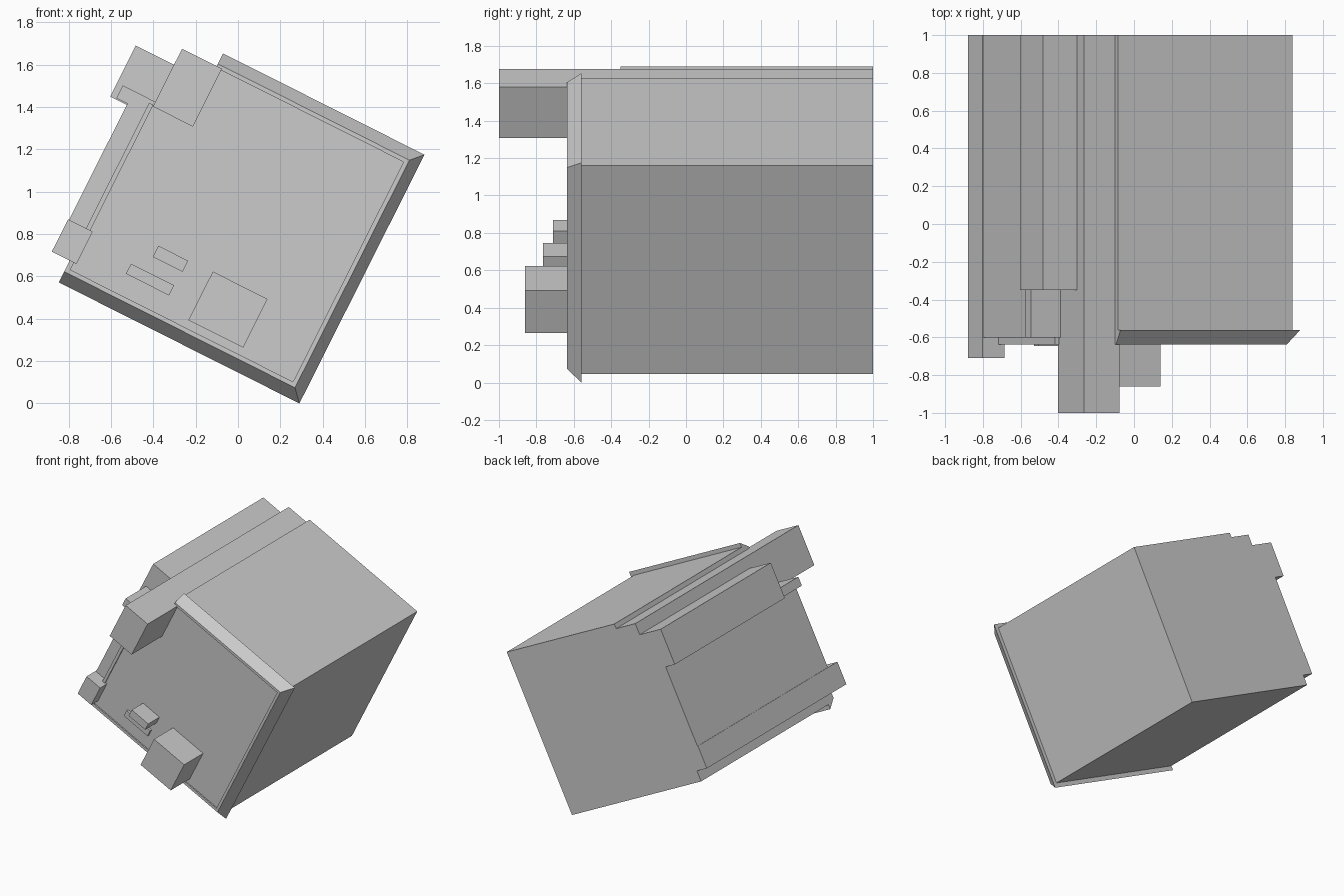
import bpy, bmesh, math
from mathutils import Vector

if "Cube" in bpy.data.objects:
    bpy.data.objects.remove(bpy.data.objects["Cube"])

# Tilted frame: u runs along the bottom edge, v runs up the side, y is depth
ANGLE = math.radians(26.7)
C, S = math.cos(ANGLE), math.sin(ANGLE)


def place(u, v, y):
    return Vector((0.29 + C * u + S * v, y, -S * u + C * v))


def loft(name, rings):
    """Solid through matching (outline, y) rings, ordered front to back."""
    bm = bmesh.new()
    loops = [[bm.verts.new(place(u, v, y)) for u, v in outline] for outline, y in rings]
    n = len(loops[0])
    for a, b in zip(loops, loops[1:]):
        for i in range(n):
            j = (i + 1) % n
            bm.faces.new((a[i], a[j], b[j], b[i]))
    bm.faces.new(loops[0])
    bm.faces.new(loops[-1][::-1])
    bmesh.ops.recalc_face_normals(bm, faces=bm.faces)
    mesh = bpy.data.meshes.new(name)
    bm.to_mesh(mesh)
    bm.free()
    ob = bpy.data.objects.new(name, mesh)
    bpy.context.collection.objects.link(ob)
    return ob


def box(name, u0, u1, v0, v1, y0, y1):
    outline = [(u0, v0), (u1, v0), (u1, v1), (u0, v1)]
    return loft(name, [(outline, y0), (outline, y1)])


def notched(left, bottom, right, top):
    """Rectangle with its upper left corner cut away for the top block."""
    return [(left, bottom), (right, bottom), (right, top),
            (-1.065, top), (-1.065, 0.95), (left, 0.95)]


# Main case
case = notched(-1.272, 0.035, -0.031, 1.283)
loft("case", [(case, -0.56), (case, 1.0)])

# Flared front bezel with a shallow recessed panel
inner = notched(-1.25, 0.078, -0.073, 1.24)
loft("front_bezel", [
    (inner, -0.627),
    (inner, -0.637),
    (notched(-1.272, 0.057, -0.052, 1.26), -0.637),
    (notched(-1.272, 0.0, 0.0, 1.315), -0.56),
])

# Full depth blocks along the left side and upper corner
box("corner_block", -1.248, -1.037, 0.942, 1.248, -1.0, 1.0)
box("upper_side_block", -1.45, -1.24, 0.893, 1.163, -0.35, 1.0)
box("side_bar", -1.42, -1.24, 0.90, 0.967, -0.60, 1.0)
box("side_panel", -1.362, -1.25, 0.115, 0.90, -0.60, 1.0)
box("lower_side_rail", -1.367, -1.237, 0.115, 0.286, -0.71, 1.0)

# Details standing out of the front panel
box("small_button", -0.93, -0.772, 0.307, 0.366, -0.765, -0.6)
box("thin_label_plate", -1.007, -0.779, 0.179, 0.232, -0.645, -0.6)
box("large_knob_block", -0.645, -0.356, 0.116, 0.373, -0.86, -0.6)
